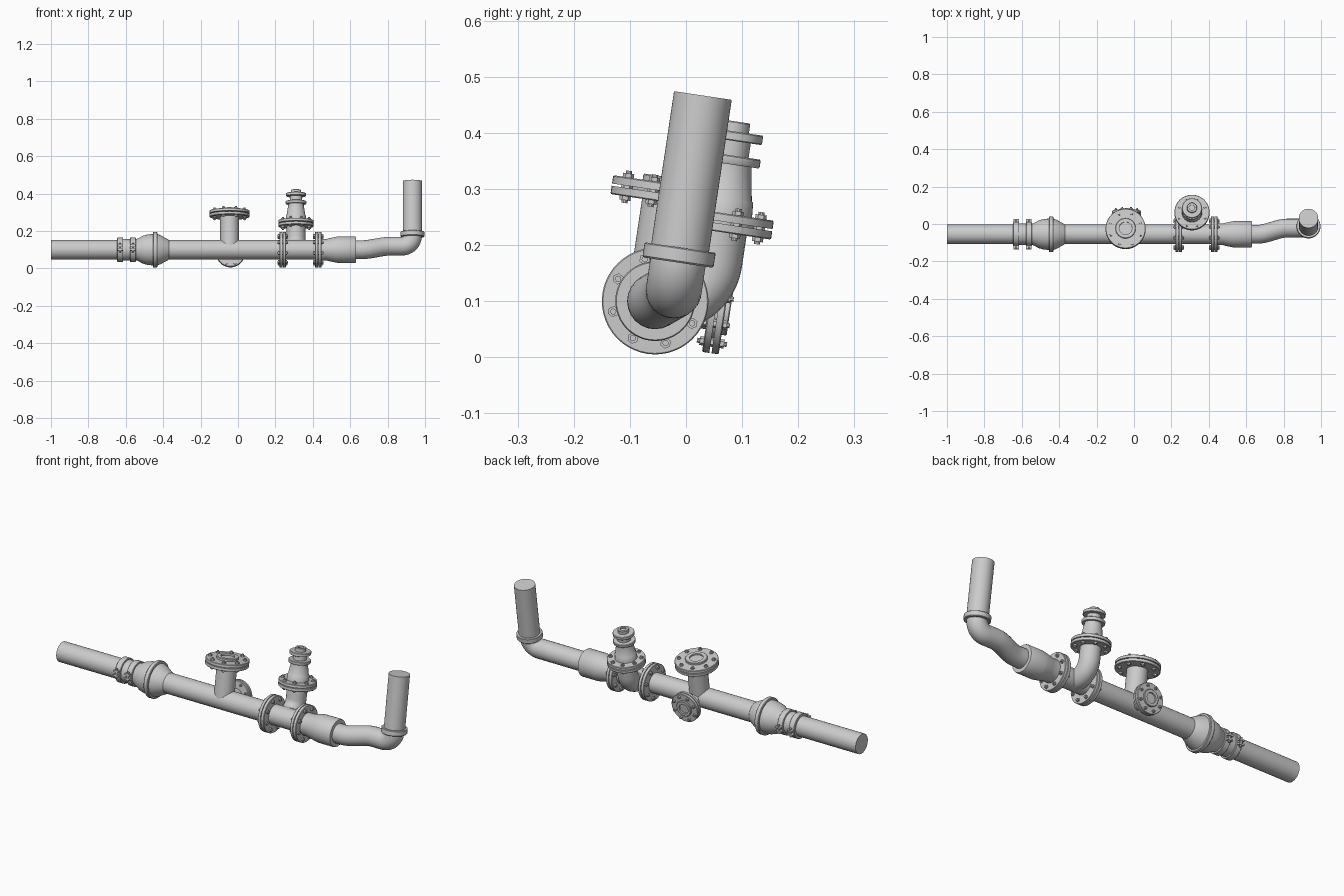
import bpy, bmesh, math
from mathutils import Matrix, Vector

if "Cube" in bpy.data.objects:
    bpy.data.objects.remove(bpy.data.objects["Cube"])

# Pipe frame: origin on the main axis, slightly rolled about x (v = sideways, u = up)
FRAME = Matrix.Translation((0, -0.055, 0.10)) @ Matrix.Rotation(math.radians(-8.5), 4, 'X')
X, V, U = Vector((1, 0, 0)), Vector((0, 1, 0)), Vector((0, 0, 1))


def finish(obj, angle=35):
    bpy.ops.object.select_all(action='DESELECT')
    obj.select_set(True)
    bpy.context.view_layer.objects.active = obj
    if obj.type == 'CURVE':
        bpy.ops.object.convert(target='MESH')
    bpy.ops.object.shade_smooth_by_angle(angle=math.radians(angle))


def placed(origin, axis):
    return FRAME @ Matrix.Translation(origin) @ Vector(axis).to_track_quat('Z', 'Y').to_matrix().to_4x4()


def from_bmesh(name, bm, matrix):
    bmesh.ops.recalc_face_normals(bm, faces=bm.faces)
    me = bpy.data.meshes.new(name)
    bm.to_mesh(me)
    bm.free()
    me.transform(matrix)
    obj = bpy.data.objects.new(name, me)
    bpy.context.collection.objects.link(obj)
    finish(obj)
    return obj


def lathe(name, origin, axis, profile, n=48):
    """Revolve (distance, radius) points about an axis; both ends are capped."""
    bm = bmesh.new()
    rings = [[bm.verts.new((r * math.cos(2 * math.pi * i / n), r * math.sin(2 * math.pi * i / n), s))
              for i in range(n)] for s, r in profile]
    for a, b in zip(rings, rings[1:]):
        for i in range(n):
            bm.faces.new((a[i], a[(i + 1) % n], b[(i + 1) % n], b[i]))
    bm.faces.new(rings[0])
    bm.faces.new(rings[-1])
    return from_bmesh(name, bm, placed(origin, axis))


def bolts(name, origin, axis, s0, s1, ring, count=8, size=0.010):
    """Ring of hex heads with a thinner stud end, running through the flange pair."""
    bm = bmesh.new()
    for i in range(count):
        a = 2 * math.pi * (i + 0.5) / count
        pos = Vector((ring * math.cos(a), ring * math.sin(a), (s0 + s1) / 2))
        for r, length, seg in ((size, s1 - s0, 6), (size * 0.55, s1 - s0 + 0.010, 10)):
            bmesh.ops.create_cone(bm, cap_ends=True, segments=seg, radius1=r, radius2=r,
                                  depth=length, matrix=Matrix.Translation(pos))
    return from_bmesh(name, bm, placed(origin, axis))


def flange_pair(name, origin, axis, s, r, plate=0.015, gap=0.004, inner=0.7, bolt=0.010):
    """Two plates with a gasket between them, bolted together."""
    e = s + 2 * plate + gap
    c = 0.002
    lathe(name, origin, axis, [(s, r - c), (s + c, r), (s + plate, r), (s + plate, r * inner),
          (s + plate + gap, r * inner), (s + plate + gap, r), (e - c, r), (e, r - c)])
    bolts(name + "_bolts", origin, axis, s - 0.007, e + 0.007, r * 0.81, size=bolt)


def tube(name, pts, radius):
    cu = bpy.data.curves.new(name, 'CURVE')
    cu.dimensions = '3D'
    cu.bevel_depth = radius
    cu.bevel_resolution = 10
    cu.use_fill_caps = True
    sp = cu.splines.new('POLY')
    sp.points.add(len(pts) - 1)
    for p, co in zip(sp.points, pts):
        p.co = (*(FRAME @ Vector(co)), 1)
    obj = bpy.data.objects.new(name, cu)
    bpy.context.collection.objects.link(obj)
    finish(obj)


def quarter(center, a, b, r, n=12):
    """Quarter arc from center + a*r to center + b*r."""
    return [Vector(center) + r * (a * math.cos(t) + b * math.sin(t))
            for t in (math.pi / 2 * i / n for i in range(n + 1))]


# Main run
lathe("main_pipe", (0, 0, 0), X, [(-1, 0.052), (0.5, 0.052)])

# Clamp coupling with lugs, then the bell joint
lathe("clamp_sleeve", (0, 0, 0), X, [(-0.63, 0.057), (-0.56, 0.057)])
for k, x in enumerate((-0.63, -0.562)):
    lathe(f"clamp_band_{k}", (x, 0, 0), X, [(-0.016, 0.063), (-0.014, 0.065), (0.014, 0.065), (0.016, 0.063)])
    for side in (1, -1):
        bm = bmesh.new()
        for du in (-0.011, 0.011):
            bmesh.ops.create_cube(bm, size=1, matrix=Matrix.Translation((x, side * 0.068, du))
                                  @ Matrix.Diagonal((0.03, 0.026, 0.009, 1)))
        bmesh.ops.create_cone(bm, cap_ends=True, segments=6, radius1=0.006, radius2=0.006, depth=0.048,
                              matrix=Matrix.Translation((x, side * 0.073, 0)))
        from_bmesh(f"clamp_lug_{k}_{'back' if side > 0 else 'front'}", bm, FRAME)
lathe("bell_joint", (0, 0, 0), X,
      [(-0.548, 0.056), (-0.535, 0.060), (-0.51, 0.074), (-0.485, 0.081), (-0.455, 0.084), (-0.455, 0.092),
       (-0.452, 0.095), (-0.434, 0.095), (-0.431, 0.092), (-0.431, 0.084), (-0.415, 0.078),
       (-0.375, 0.056), (-0.37, 0.052)])

# Main flange pairs around the branch tee
for nm, s in (("left_flange", 0.222), ("right_flange", 0.412)):
    flange_pair(nm, (0, 0, 0), X, s, 0.095)

# Upright tee branch with open flange
tee = (-0.045, 0, 0)
lathe("tee_branch", tee, U, [(0, 0.05), (0.18, 0.05)])
flange_pair("tee_flange", tee, U, 0.177, 0.107)
lathe("tee_face", tee, U, [(0.205, 0.054), (0.220, 0.054), (0.222, 0.052), (0.222, 0.034), (0.214, 0.034)])

# Small side branch on the back
side = (-0.04, 0, 0)
lathe("side_branch", side, V, [(0, 0.036), (0.1, 0.036)])
flange_pair("side_flange", side, V, 0.096, 0.077, plate=0.013, bolt=0.008)
lathe("side_face", side, V, [(0.12, 0.042), (0.133, 0.042), (0.135, 0.040), (0.135, 0.026), (0.127, 0.026)])

# Valve branch: elbow out of the back, then up
tube("valve_elbow", [Vector((0.31, 0, 0))] + quarter((0.31, 0.012, 0.082), -U, V, 0.082)
     + [Vector((0.31, 0.094, 0.145))], 0.05)
valve = (0.31, 0.094, 0)
flange_pair("valve_flange", valve, U, 0.139, 0.094)
lathe("valve_body", valve, U,
      [(0.17, 0.055), (0.198, 0.053), (0.202, 0.050), (0.258, 0.041), (0.261, 0.041), (0.261, 0.053),
       (0.264, 0.055), (0.275, 0.055), (0.277, 0.053), (0.277, 0.033), (0.303, 0.033), (0.303, 0.051),
       (0.305, 0.053), (0.318, 0.053), (0.320, 0.051), (0.320, 0.027), (0.336, 0.027), (0.338, 0.025),
       (0.338, 0.015), (0.330, 0.015)])

# Widened sleeve after the right flange
lathe("reducer_sleeve", (0, 0, 0), X,
      [(0.44, 0.058), (0.475, 0.058), (0.49, 0.062), (0.53, 0.070), (0.54, 0.071), (0.626, 0.071),
       (0.630, 0.069), (0.630, 0.05)])

# Offset bend and elbow up to the riser
ov, ou, ex, er = 0.030, 0.024, 0.933, 0.055
path = [Vector((0.6, 0, 0))]
for i in range(13):
    t = i / 12
    k = t * t * (3 - 2 * t)
    path.append(Vector((0.66 + 0.16 * t, ov * k, ou * k)))
path += quarter((ex - er, ov, ou + er), -U, X, er) + [Vector((ex, ov, 0.09))]
tube("offset_elbow", path, 0.050)

# Riser with collar
riser = (ex, ov, 0)
lathe("riser_collar", riser, U, [(0.074, 0.05), (0.074, 0.061), (0.077, 0.064), (0.099, 0.064), (0.101, 0.062),
                                 (0.101, 0.05)])
lathe("riser_pipe", riser, U, [(0.085, 0.052), (0.375, 0.052)])
